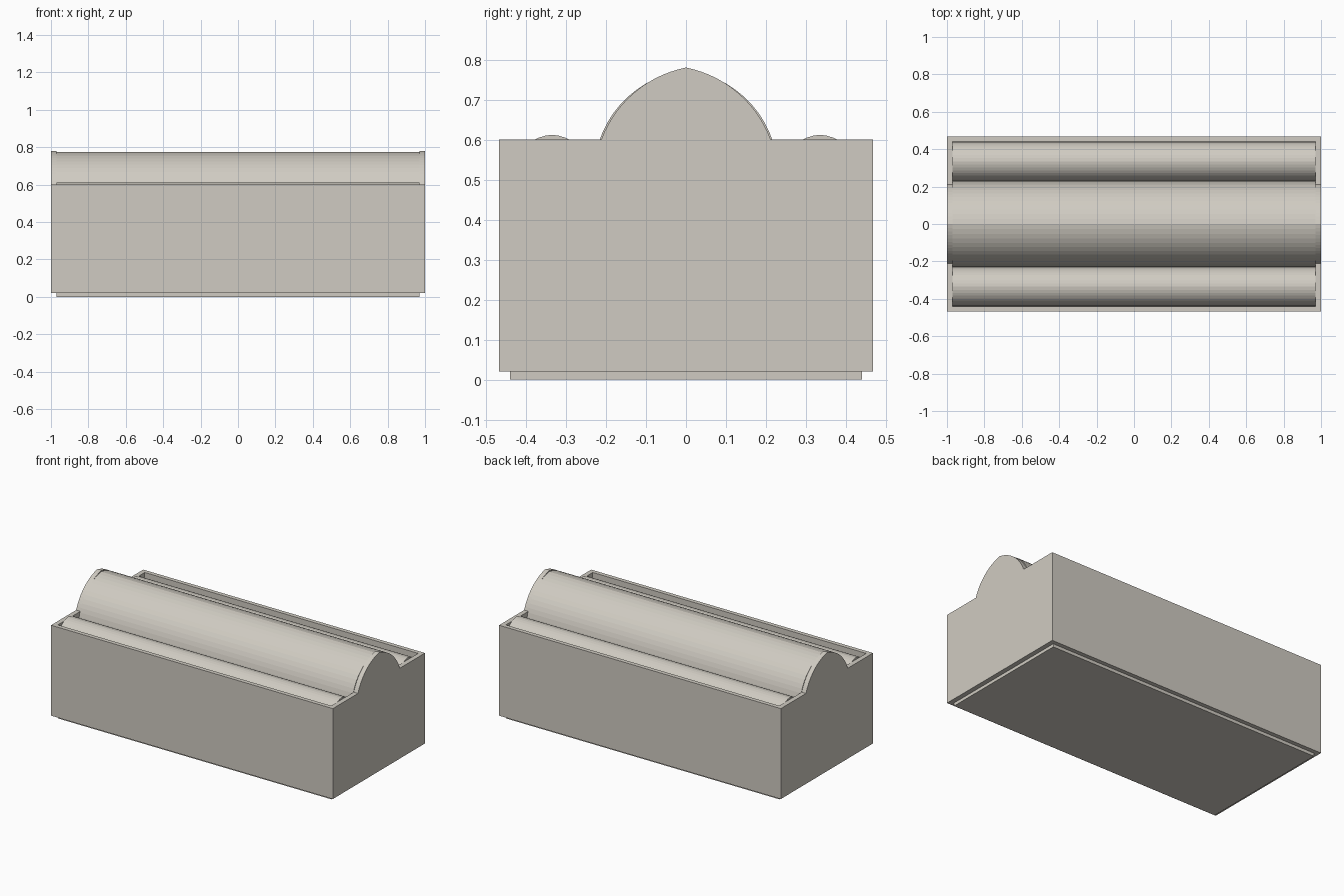
import bpy
import bmesh
import math

old = bpy.data.objects.get("Cube")
if old:
    bpy.data.objects.remove(old, do_unlink=True)

# Main dimensions
HALF_X, HALF_Y = 1.0, 0.467
IN_X, IN_Y = 0.97, 0.44
FLOOR, ROOF_BASE, WALL_TOP = 0.02, 0.5, 0.6

stone = bpy.data.materials.new("pale_stone")
stone.use_nodes = True
colour = (0.63, 0.6, 0.54, 1)
stone.diffuse_color = colour
stone.node_tree.nodes["Principled BSDF"].inputs["Base Color"].default_value = colour


def pointed_arch(half, spring, top, cut=None, steps=14):
    """Two-centred arch from +y to -y, starting at height cut."""
    rise = top - spring
    offset = (rise * rise - half * half) / (2 * half)
    radius = half + offset
    start = math.asin(((cut or spring) - spring) / radius)
    end = math.atan2(rise, offset)
    side = []
    for i in range(steps + 1):
        a = start + (end - start) * i / steps
        side.append((radius * math.cos(a) - offset, spring + radius * math.sin(a)))
    return side + [(-y, z) for y, z in reversed(side[:-1])]


def extrude_profile(name, profile, half_length, centre_y=0):
    """Solid with a y-z outline, running along x."""
    bm = bmesh.new()
    verts = [bm.verts.new((-half_length, y + centre_y, z)) for y, z in profile]
    face = bm.faces.new(verts)
    moved = bmesh.ops.extrude_face_region(bm, geom=[face])["geom"]
    bmesh.ops.translate(bm, vec=(2 * half_length, 0, 0),
                        verts=[g for g in moved if isinstance(g, bmesh.types.BMVert)])
    bmesh.ops.recalc_face_normals(bm, faces=bm.faces)
    mesh = bpy.data.meshes.new(name)
    bm.to_mesh(mesh)
    bm.free()
    mesh.materials.append(stone)
    obj = bpy.data.objects.new(name, mesh)
    bpy.context.collection.objects.link(obj)
    return obj


def rectangle(half, low, high):
    return [(half, low), (half, high), (-half, high), (-half, low)]


# Walls with arched end gables, hollowed out above the roof springing
gable = pointed_arch(0.23, ROOF_BASE, 0.78, cut=WALL_TOP)
outline = ([(HALF_Y, FLOOR), (HALF_Y, WALL_TOP)] + gable
           + [(-HALF_Y, WALL_TOP), (-HALF_Y, FLOOR)])
walls = extrude_profile("walls", outline, HALF_X)
cutter = extrude_profile("roof_cutter", rectangle(IN_Y, ROOF_BASE, 1), IN_X)
cutter.hide_render = True
cut = walls.modifiers.new("roof_recess", "BOOLEAN")
cut.operation = "DIFFERENCE"
cut.solver = "EXACT"
cut.object = cutter
bpy.context.view_layer.objects.active = walls
bpy.ops.object.modifier_apply(modifier=cut.name)
bpy.data.objects.remove(cutter, do_unlink=True)

# Central vault, with short straight sides below the arch
arch = pointed_arch(0.23, 0.515, 0.773)
extrude_profile("central_vault",
                [(0.23, ROOF_BASE - 0.01)] + arch + [(-0.23, ROOF_BASE - 0.01)], IN_X)

# Lower vaults on both sides
for name, sign in (("back_vault", 1), ("front_vault", -1)):
    extrude_profile(name, pointed_arch(0.105, ROOF_BASE, 0.612, steps=10),
                    IN_X, sign * 0.335)

# Recessed plinth
extrude_profile("plinth", rectangle(IN_Y, 0, FLOOR), IN_X)
